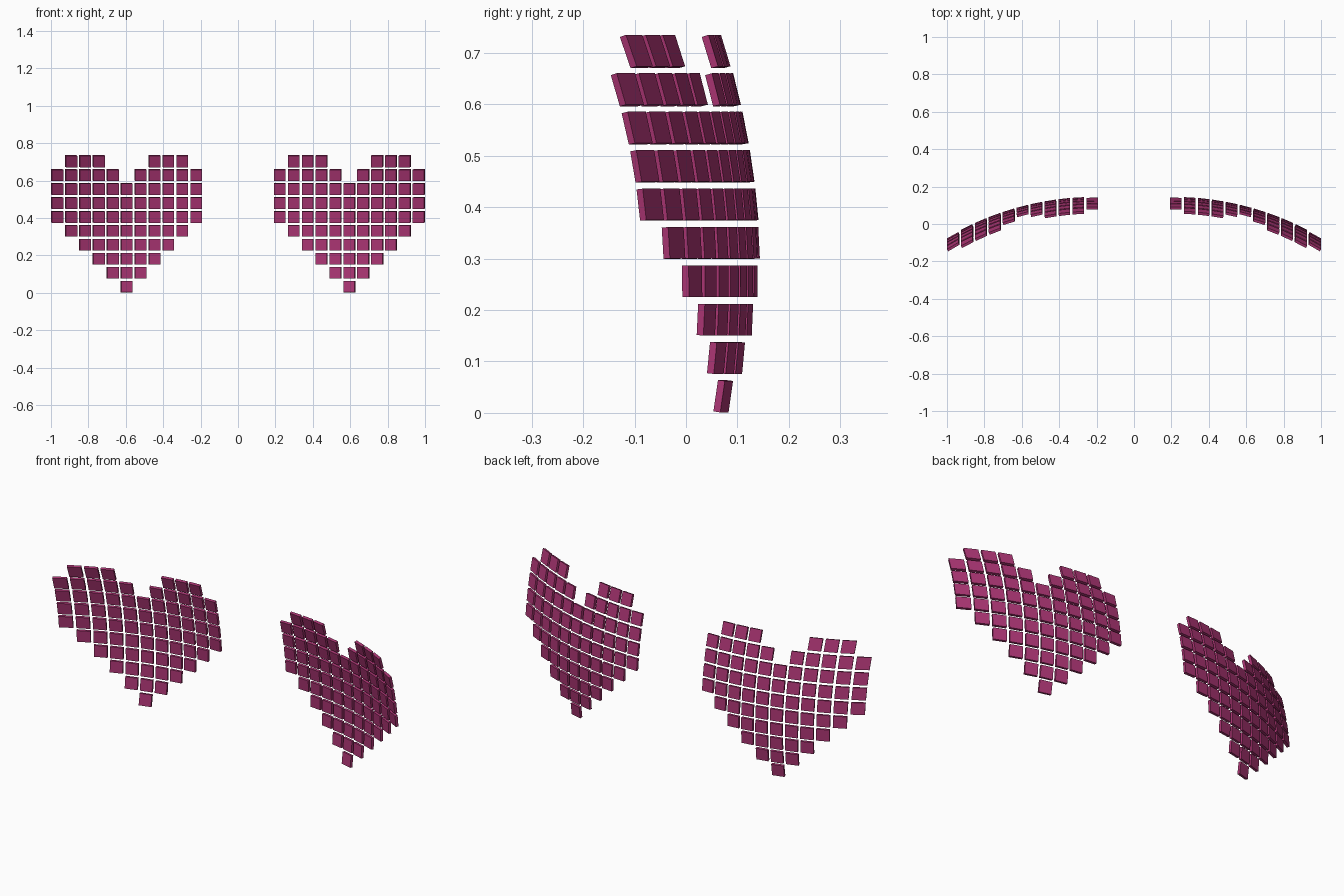
import bpy, bmesh
from mathutils import Vector

if "Cube" in bpy.data.objects:
    bpy.data.objects.remove(bpy.data.objects["Cube"])

PITCH_X, PITCH_Z, TILE, THICK = 0.0743, 0.0745, 0.061, 0.014
HEART_X, BASE_Z = 0.595, 0.0325
CENTRE, RADIUS = Vector((0.20, -1.436, 0.25)), 1.575   # sphere the tiles lie on

# Heart pattern, top row first
PATTERN = [
    ".###...###.",
    "#####.#####",
    "###########",
    "###########",
    "###########",
    ".#########.",
    "..#######..",
    "...#####...",
    "....###....",
    ".....#.....",
]

mat = bpy.data.materials.new("magenta")
mat.diffuse_color = (0.40, 0.035, 0.17, 1)
mat.use_nodes = True
mat.node_tree.nodes["Principled BSDF"].inputs["Base Color"].default_value = mat.diffuse_color


def on_sphere(x, z, offset):
    """Project a front-view point onto the sphere, then shift along the normal."""
    u, w = x - CENTRE.x, z - CENTRE.z
    p = Vector((u, (RADIUS ** 2 - u * u - w * w) ** 0.5, w))
    return CENTRE + p + p.normalized() * offset


def add_tile(bm, x, z, side):
    h = TILE / 2
    corners = [(x - h, z - h), (x + h, z - h), (x + h, z + h), (x - h, z + h)]
    rings = []
    for off in (-THICK / 2, THICK / 2):
        pts = [on_sphere(cx, cz, off) for cx, cz in corners]
        rings.append([bm.verts.new((p.x * side, p.y, p.z)) for p in pts])
    front, back = rings
    bm.faces.new(front)
    bm.faces.new(back[::-1])
    for i in range(4):
        j = (i + 1) % 4
        bm.faces.new((front[i], back[i], back[j], front[j]))


def heart(name, side):
    bm = bmesh.new()
    for r, row in enumerate(reversed(PATTERN)):
        for c, mark in enumerate(row):
            if mark == "#":
                add_tile(bm, HEART_X + (c - 5) * PITCH_X, BASE_Z + r * PITCH_Z, side)
    bmesh.ops.recalc_face_normals(bm, faces=bm.faces)
    me = bpy.data.meshes.new(name)
    bm.to_mesh(me)
    bm.free()
    me.materials.append(mat)
    bpy.context.collection.objects.link(bpy.data.objects.new(name, me))


# Two mirrored heart-shaped tile panels
heart("right_heart_tiles", 1)
heart("left_heart_tiles", -1)
